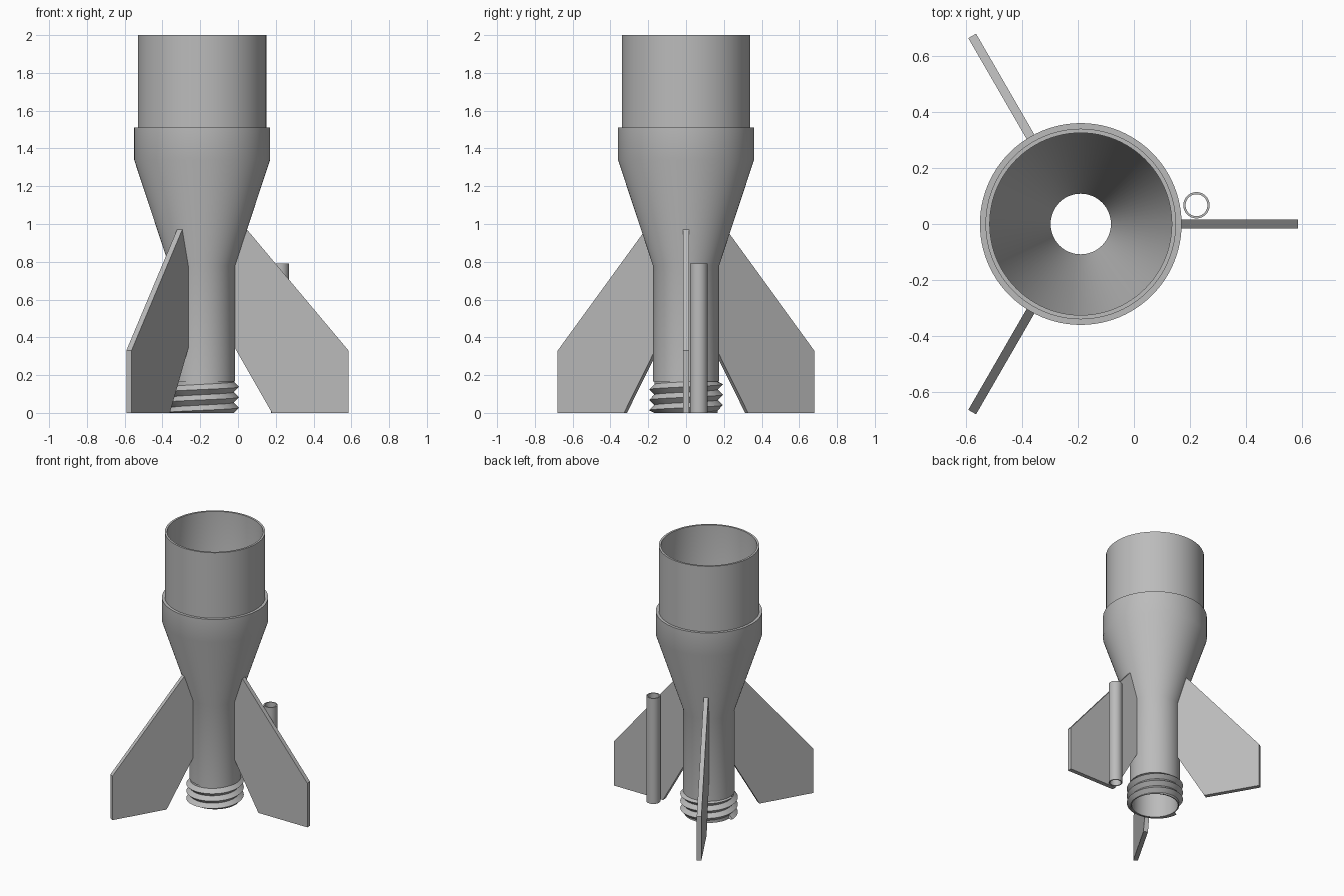
import bpy, bmesh, math
from mathutils import Matrix

cube = bpy.data.objects.get("Cube")
if cube:
    bpy.data.objects.remove(cube)

AXIS_X = -0.19

grey = bpy.data.materials.new("plain grey")
grey.use_nodes = True
colour = (0.5, 0.5, 0.5, 1)
grey.diffuse_color = colour
grey.node_tree.nodes["Principled BSDF"].inputs["Base Color"].default_value = colour


def finish(name, bm, x=AXIS_X, y=0, smooth=True):
    bmesh.ops.recalc_face_normals(bm, faces=bm.faces)
    mesh = bpy.data.meshes.new(name)
    bm.to_mesh(mesh)
    bm.free()
    mesh.materials.append(grey)
    obj = bpy.data.objects.new(name, mesh)
    obj.location = (x, y, 0)
    bpy.context.collection.objects.link(obj)
    if smooth:
        bpy.ops.object.select_all(action='DESELECT')
        obj.select_set(True)
        bpy.context.view_layer.objects.active = obj
        bpy.ops.object.shade_smooth_by_angle(angle=math.radians(30))
    return obj


def lathe(name, profile, steps, x=AXIS_X, y=0):
    """Revolve a closed (radius, height) outline about z."""
    bm = bmesh.new()
    rings = [[bm.verts.new((r * math.cos(math.tau * i / steps),
                            r * math.sin(math.tau * i / steps), z))
              for i in range(steps)] for r, z in profile]
    for k, ring in enumerate(rings):
        above = rings[(k + 1) % len(rings)]
        for i in range(steps):
            j = (i + 1) % steps
            bm.faces.new((ring[i], ring[j], above[j], above[i]))
    return finish(name, bm, x, y)


# Hollow body: neck, flared shoulder, collar and open upper sleeve
lathe("body", [
    (0.16, 0), (0.168, 0), (0.168, 0.165), (0.175, 0.165), (0.175, 0.78),
    (0.36, 1.34), (0.36, 1.51), (0.34, 1.51), (0.34, 2), (0.325, 2),
    (0.325, 1.34), (0.108, 0.78), (0.108, 0.7), (0.16, 0.7)], 96)

# Launch guide tube beside one fin
lathe("guide_tube", [(0.047, 0), (0.047, 0.79), (0.039, 0.79), (0.039, 0)],
      40, 0.223, 0.067)


# Screw thread: a zigzag strip wound round the foot of the neck
def make_thread(root=0.168, crest=0.195, pitch=0.055, top=0.165, steps=72):
    bm = bmesh.new()
    columns = []
    for i in range(steps + 1):
        a = math.tau * i / steps
        column = []
        for k in range(-3, 9):
            z = (k / 2 + i / steps) * pitch
            r = crest if k % 2 else root
            if z < 0 or z > top:
                z, r = min(max(z, 0), top), root
            column.append(bm.verts.new((r * math.cos(a), r * math.sin(a), z)))
        columns.append(column)
    for left, right in zip(columns, columns[1:]):
        for k in range(len(left) - 1):
            bm.faces.new((left[k], right[k], right[k + 1], left[k + 1]))
    bmesh.ops.remove_doubles(bm, verts=bm.verts, dist=0.0001)
    bmesh.ops.dissolve_degenerate(bm, edges=bm.edges, dist=0.0001)
    return finish("thread", bm)


make_thread()

# Three swept fins, spaced evenly around the axis
FIN = [(0.37, 0), (0.775, 0), (0.775, 0.33), (0.238, 0.97), (0.17, 0.78), (0.17, 0.35)]
for n, name in enumerate(("fin_left", "fin_rear", "fin_front")):
    bm = bmesh.new()
    face = bm.faces.new([bm.verts.new((r, -0.016, z)) for r, z in FIN])
    side = bmesh.ops.extrude_face_region(bm, geom=[face])["geom"]
    bmesh.ops.translate(bm, vec=(0, 0.032, 0),
                        verts=[v for v in side if isinstance(v, bmesh.types.BMVert)])
    bmesh.ops.rotate(bm, verts=bm.verts, cent=(0, 0, 0),
                     matrix=Matrix.Rotation(math.tau * n / 3, 3, 'Z'))
    finish(name, bm, smooth=False)
